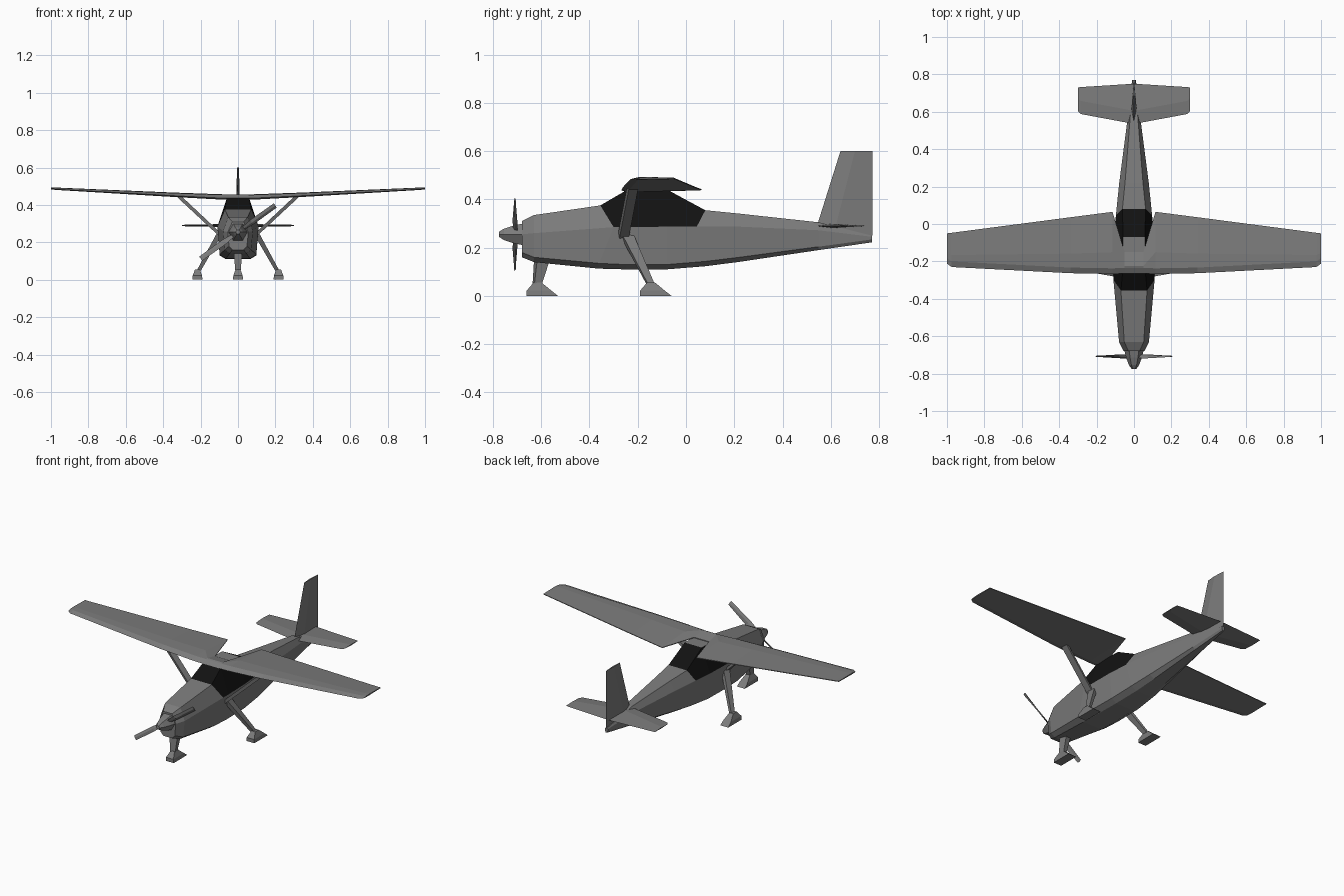
import bpy, bmesh, math
from mathutils import Matrix, Vector

if "Cube" in bpy.data.objects:
    bpy.data.objects.remove(bpy.data.objects["Cube"])


def material(name, v):
    m = bpy.data.materials.new(name)
    m.diffuse_color = (v, v, v, 1)
    m.use_nodes = True
    m.node_tree.nodes["Principled BSDF"].inputs["Base Color"].default_value = m.diffuse_color
    return m


GREY = material("body grey", 0.2)
BLACK = material("window black", 0.006)


def loft(name, rings, rule=None):
    """Skin matching rings of points; rule(ring, side) picks the material."""
    bm = bmesh.new()
    loops = [[bm.verts.new(p) for p in r] for r in rings]
    n = len(loops[0])
    for i in range(len(loops) - 1):
        a, b = loops[i], loops[i + 1]
        for j in range(n):
            k = (j + 1) % n
            f = bm.faces.new((a[j], a[k], b[k], b[j]))
            if rule:
                f.material_index = rule(i, j)
    bm.faces.new(loops[0])
    bm.faces.new(loops[-1])
    bmesh.ops.remove_doubles(bm, verts=bm.verts, dist=1e-5)
    bmesh.ops.recalc_face_normals(bm, faces=bm.faces)
    me = bpy.data.meshes.new(name)
    bm.to_mesh(me)
    bm.free()
    me.materials.append(GREY)
    me.materials.append(BLACK)
    ob = bpy.data.objects.new(name, me)
    bpy.context.collection.objects.link(ob)
    return ob


def mirror_stations(stations):
    """Add the left-hand copies of span stations."""
    return [(-s[0],) + s[1:] for s in reversed(stations) if s[0] > 0] + stations


# Fuselage: each ring has (y, z, half width) for belly, chine, shoulder, top
fus = [
    [(-.68, .16, .03), (-.68, .18, .048), (-.68, .255, .055), (-.68, .31, .03)],
    [(-.63, .14, .045), (-.63, .16, .07), (-.63, .26, .08), (-.63, .335, .052)],
    [(-.36, .113, .065), (-.36, .135, .098), (-.30, .285, .11), (-.355, .375, .07)],
    [(-.25, .11, .065), (-.25, .13, .098), (-.25, .285, .11), (-.25, .436, .06)],
    [(-.08, .11, .062), (-.08, .13, .095), (-.08, .287, .107), (-.07, .436, .058)],
    [(.08, .123, .05), (.08, .143, .085), (.045, .288, .097), (.08, .355, .062)],
    [(.22, .141, .04), (.22, .16, .07), (.22, .287, .079), (.22, .341, .048)],
    [(.55, .19, .02), (.55, .204, .033), (.55, .272, .036), (.55, .305, .022)],
    [(.77, .222, .005), (.77, .234, .01), (.77, .245, .01), (.77, .25, .005)],
]


def window_rule(i, j):
    side = i in (2, 3, 4) and j in (2, 4)
    glass = i in (2, 4) and j == 3
    return 1 if side or glass else 0


loft("fuselage",
     [[(w, y, z) for y, z, w in r] + [(-w, y, z) for y, z, w in reversed(r)]
      for r in fus], window_rule)

# Wing: x, leading y, trailing y, z, thickness; notched at the root
wing = [(0, -.265, -.15, .436, .02), (.05, -.265, -.15, .436, .02),
        (.115, -.267, .065, .438, .02), (.34, -.263, .036, .449, .017),
        (.975, -.23, -.047, .484, .009), (1, -.212, -.05, .486, .006)]
loft("wing",
     [[(x, a, z), (x, a + .03, z + t * .85), (x, a + .35 * (b - a), z + t),
       (x, b, z + .004), (x, b, z), (x, a + .03, z - t * .4)]
      for x, a, b, z, t in mirror_stations(wing)])

# Tailplane
tail = [(0, .535, .75, .009), (.285, .588, .732, .004), (.3, .605, .73, .003)]
loft("tailplane",
     [[(x, a, .29), (x, a + .07, .29 + t), (x, b, .29), (x, a + .07, .29 - t)]
      for x, a, b, t in mirror_stations(tail)])

# Tail fin
loft("tail_fin",
     [[(0, a, z), (w, m, z), (0, b, z), (-w, m, z)]
      for z, a, m, b, w in [(.25, .53, .61, .772, .015), (.6, .64, .7, .772, .005)]])


def bar(name, ends, s=1):
    """Four sided bar: each end is x, y, z, half chord, half thickness."""
    return loft(name, [[(s * (x - t), y - c, z), (s * (x + t), y - c * .6, z),
                        (s * (x + t * .6), y + c, z), (s * (x - t), y + c * .8, z)]
                       for x, y, z, c, t in ends])


def wheel_fairing(name, x, y):
    return loft(name, [[(x - w, y + a, z), (x + w, y + a, z),
                        (x + w, y + b, z), (x - w, y + b, z)]
                       for z, a, b, w in [(0, -.065, .065, .027), (.022, -.065, .037, .025),
                                          (.055, -.037, -.003, .013)]])


# Wing struts and main gear on both sides
for side, s in (("right", 1), ("left", -1)):
    bar(side + "_wing_strut", [(.09, -.262, .235, .024, .013), (.315, -.222, .445, .024, .014)], s)
    bar(side + "_gear_leg", [(.09, -.25, .262, .03, .016), (.212, -.145, .045, .017, .011)], s)
    wheel_fairing(side + "_wheel_fairing", s * .217, -.125)

# Nose gear
bar("nose_gear_leg", [(0, -.595, .16, .034, .024), (0, -.617, .045, .019, .014)])
wheel_fairing("nose_wheel_fairing", 0, -.595)

# Spinner: six sided cone
loft("spinner",
     [[(r * math.cos(k * math.pi / 3), y, .255 + r * math.sin(k * math.pi / 3))
       for k in range(6)]
      for y, r in [(-.775, .012), (-.755, .027), (-.715, .042), (-.675, .052)]])

# Propeller: two tapered, twisted blades
for k, name in enumerate(("upper_blade", "lower_blade")):
    spin = Matrix.Rotation(math.radians(-35.5) + k * math.pi, 4, 'Y')
    rings = []
    for d, w, pitch in [(.02, .012, 50), (.09, .018, 35), (.245, .014, 12)]:
        twist = Matrix.Rotation(math.radians(pitch), 4, 'X')
        ring = [Vector((d, y, z)) for y, z in
                [(0, -w), (-.004, 0), (0, w), (.004, 0)]]
        rings.append([spin @ (twist @ p) + Vector((0, -.708, .255)) for p in ring])
    loft(name, rings)
